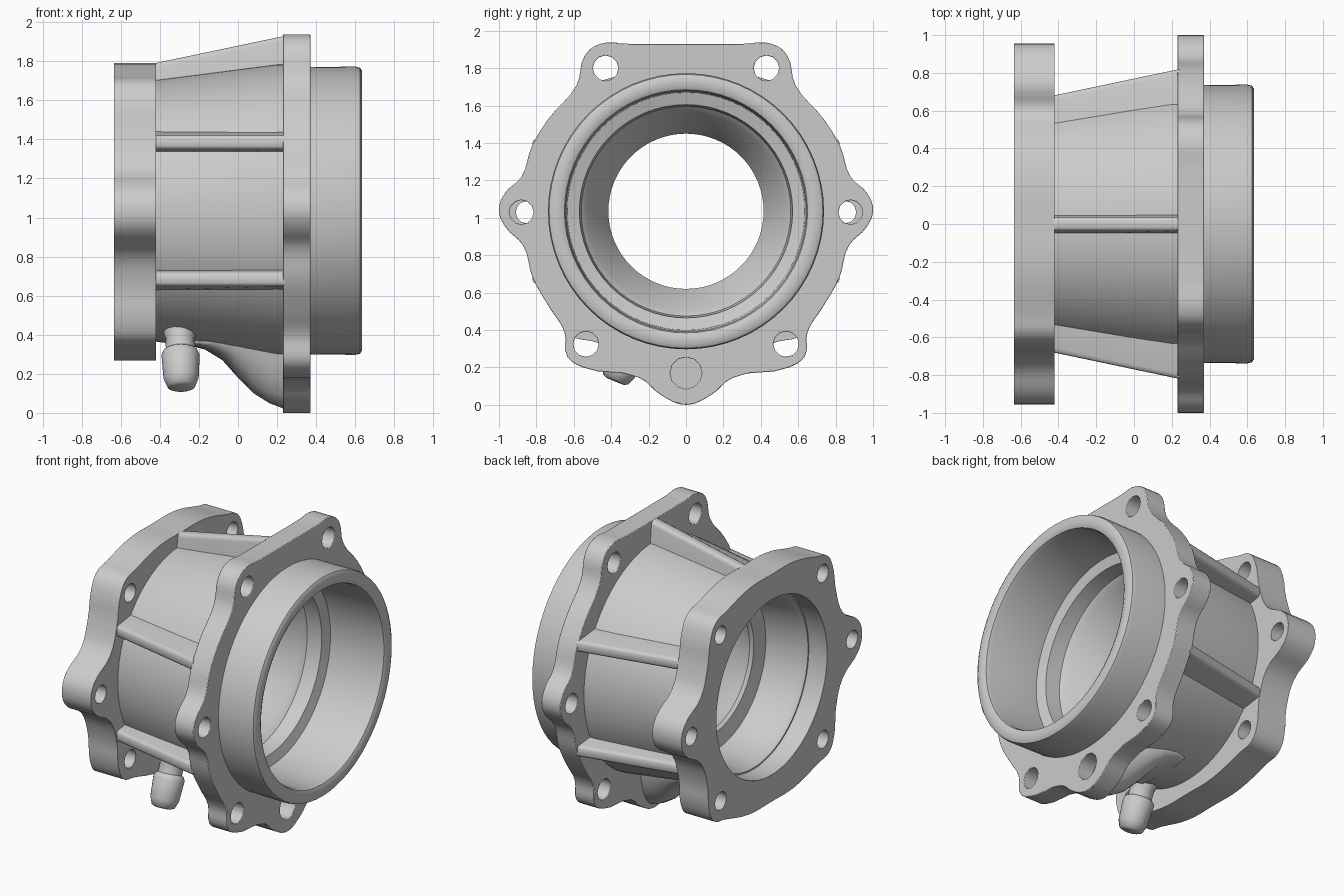
import bpy, bmesh, math
from mathutils import Matrix, Vector

if "Cube" in bpy.data.objects:
    bpy.data.objects.remove(bpy.data.objects["Cube"])

CZ = 1.035  # height of the bore axis, which runs along x


def finish(name, bm, bevel=0.0, angle=35):
    bmesh.ops.remove_doubles(bm, verts=bm.verts, dist=0.0005)
    bmesh.ops.recalc_face_normals(bm, faces=bm.faces)
    me = bpy.data.meshes.new(name)
    bm.to_mesh(me)
    bm.free()
    ob = bpy.data.objects.new(name, me)
    bpy.context.collection.objects.link(ob)
    bpy.ops.object.select_all(action='DESELECT')
    bpy.context.view_layer.objects.active = ob
    ob.select_set(True)
    if bevel:
        mod = ob.modifiers.new("soft_edges", 'BEVEL')
        mod.width, mod.segments = bevel, 2
        mod.limit_method, mod.angle_limit = 'ANGLE', math.radians(50)
    bpy.ops.object.shade_smooth_by_angle(angle=math.radians(angle))
    return ob


def loft(bm, rings, closed=False):
    """Skin a list of closed vertex rings; cap the ends unless looped."""
    vs = [[bm.verts.new(p) for p in r] for r in rings]
    n = len(vs[0])
    pairs = list(zip(vs, vs[1:])) + ([(vs[-1], vs[0])] if closed else [])
    for a, b in pairs:
        for i in range(n):
            j = (i + 1) % n
            bm.faces.new((a[i], a[j], b[j], b[i]))
    if not closed:
        bm.faces.new(vs[0])
        bm.faces.new(vs[-1])


def circle(y, z, r, n=12):
    return [(y + r * math.cos(2 * math.pi * i / n),
             z + r * math.sin(2 * math.pi * i / n)) for i in range(n)]


def flange(name, half, holes, bore, x0, x1):
    """Plate from a mirrored smooth outline in y-z with round holes."""
    cu = bpy.data.curves.new(name, 'CURVE')
    cu.dimensions, cu.fill_mode = '2D', 'BOTH'
    cu.extrude, cu.resolution_u = (x1 - x0) / 2, 4
    outline = half + [(-y, z) for y, z in reversed(half) if y > 0]
    sp = cu.splines.new('BEZIER')
    sp.bezier_points.add(len(outline) - 1)
    for bp, (y, z) in zip(sp.bezier_points, outline):
        bp.co = (y, z, 0)
        bp.handle_left_type = bp.handle_right_type = 'AUTO'
    sp.use_cyclic_u = True
    loops = [circle(0, CZ, bore, 64)]
    for y, z, r in holes:
        loops += [circle(s * y, z, r) for s in ((1, -1) if y else (1,))]
    for pts in loops:
        sp = cu.splines.new('POLY')
        sp.points.add(len(pts) - 1)
        for p, (y, z) in zip(sp.points, pts):
            p.co = (y, z, 0, 1)
        sp.use_cyclic_u = True
    tmp = bpy.data.objects.new(name + "_outline", cu)
    bpy.context.collection.objects.link(tmp)
    bpy.context.view_layer.update()
    me = tmp.evaluated_get(bpy.context.evaluated_depsgraph_get()).to_mesh()
    bm = bmesh.new()
    bm.from_mesh(me)
    bpy.data.objects.remove(tmp)
    bm.transform(Matrix(((0, 0, 1, (x0 + x1) / 2), (1, 0, 0, 0),
                         (0, 1, 0, 0), (0, 0, 0, 1))))
    return finish(name, bm, bevel=0.014)


# Conical housing with stepped bore and front collar, lathed in one piece
profile = [(-0.50, 0.66), (-0.42, 0.67), (0.20, 0.75), (0.25, 0.75), (0.36, 0.735),
           (0.60, 0.738), (0.625, 0.732), (0.635, 0.715), (0.635, 0.67),
           (0.625, 0.65), (0.60, 0.643), (0.24, 0.635), (0.22, 0.57), (0.12, 0.56),
           (0.09, 0.53), (-0.16, 0.425), (-0.18, 0.415), (-0.20, 0.43),
           (-0.22, 0.53), (-0.46, 0.55), (-0.50, 0.575)]
bm = bmesh.new()
rings = []
for i in range(64):
    a = 2 * math.pi * i / 64
    rings.append([(x, r * math.cos(a), CZ + r * math.sin(a)) for x, r in profile])
loft(bm, rings, closed=True)
finish("housing", bm)

# Large flange: flat top, side ears, bottom lobe
flange("large_flange",
       [(0.30, 1.93), (0.46, 1.93), (0.54, 1.87), (0.585, 1.71), (0.735, 1.53),
        (0.825, 1.38), (0.88, 1.22), (0.97, 1.13), (1.0, 1.04), (0.965, 0.95),
        (0.87, 0.85), (0.82, 0.68), (0.73, 0.52), (0.65, 0.39), (0.635, 0.26),
        (0.55, 0.20), (0.25, 0.145), (0.13, 0.05), (0, 0.0)],
       [(0.43, 1.80, 0.068), (0.88, 1.03, 0.065), (0.535, 0.325, 0.068), (0, 0.17, 0.085)],
       0.70, 0.23, 0.37)

# Small flange: six ears around the wide opening
flange("small_flange",
       [(0, 1.79), (0.24, 1.785), (0.48, 1.725), (0.59, 1.69), (0.645, 1.60), (0.68, 1.42),
        (0.75, 1.25), (0.92, 1.13), (0.955, 1.03), (0.92, 0.93), (0.75, 0.81),
        (0.68, 0.64), (0.66, 0.46), (0.61, 0.37), (0.50, 0.34), (0.24, 0.275), (0, 0.27)],
       [(0.54, 1.59, 0.06), (0.85, 1.03, 0.06), (0.54, 0.48, 0.06)],
       0.585, -0.635, -0.42)


# Ribs between the flanges, tapered in height and thickness
def rib(name, place):
    bm = bmesh.new()
    rings = []
    for x, low, top in ((-0.46, 0.60, 0.748), (0.24, 0.68, 0.895)):
        rings.append([place(x, d, t) for d, t in
                      ((low, -0.055), (top - 0.025, -0.037), (top - 0.007, -0.032),
                       (top, -0.02), (top, 0.02), (top - 0.007, 0.032),
                       (top - 0.025, 0.037), (low, 0.055))])
    loft(bm, rings)
    finish(name, bm, angle=50)


rib("top_rib", lambda x, d, t: (x, t, CZ + d))
for side, s in (("left", -1), ("right", 1)):
    for level, v in (("upper", 1), ("lower", -1)):
        rib(f"{level}_{side}_rib", lambda x, d, t, s=s, v=v:
            (x, s * (d - 0.075), CZ + v * 0.35 + t))

# Swept bulge under the housing that backs the bottom bolt hole
bm = bmesh.new()
rings = []
for x, z, w in ((-0.23, 0.34, 0.20), (-0.17, 0.325, 0.22), (-0.08, 0.27, 0.22),
                (0.0, 0.18, 0.21), (0.08, 0.10, 0.19), (0.16, 0.05, 0.17), (0.26, 0.012, 0.15)):
    ring = [(x, w * math.cos(a), 0.36 - (0.36 - z) * math.sin(a))
            for a in (math.pi * i / 10 for i in range(11))]
    rings.append(ring + [(x, -w, 0.385), (x, w, 0.385)])
loft(bm, rings)
finish("bottom_bulge", bm, angle=50)

# Nozzle pointing radially down and forward
axis = Vector((0.02, -0.385, -0.92)).normalized()
u = axis.cross(Vector((1, 0, 0))).normalized()
w = axis.cross(u)
base = Vector((-0.31, 0, CZ))
bm = bmesh.new()
rings = []
for d, r in ((0.60, 0.085), (0.68, 0.085), (0.71, 0.075), (0.77, 0.075), (0.78, 0.09),
             (0.80, 0.098), (0.93, 0.09), (0.975, 0.072), (0.985, 0.05)):
    c = base + axis * d
    rings.append([c + (u * a + w * b) for a, b in circle(0, 0, r, 16)])
loft(bm, rings)
finish("nozzle", bm, angle=50)
